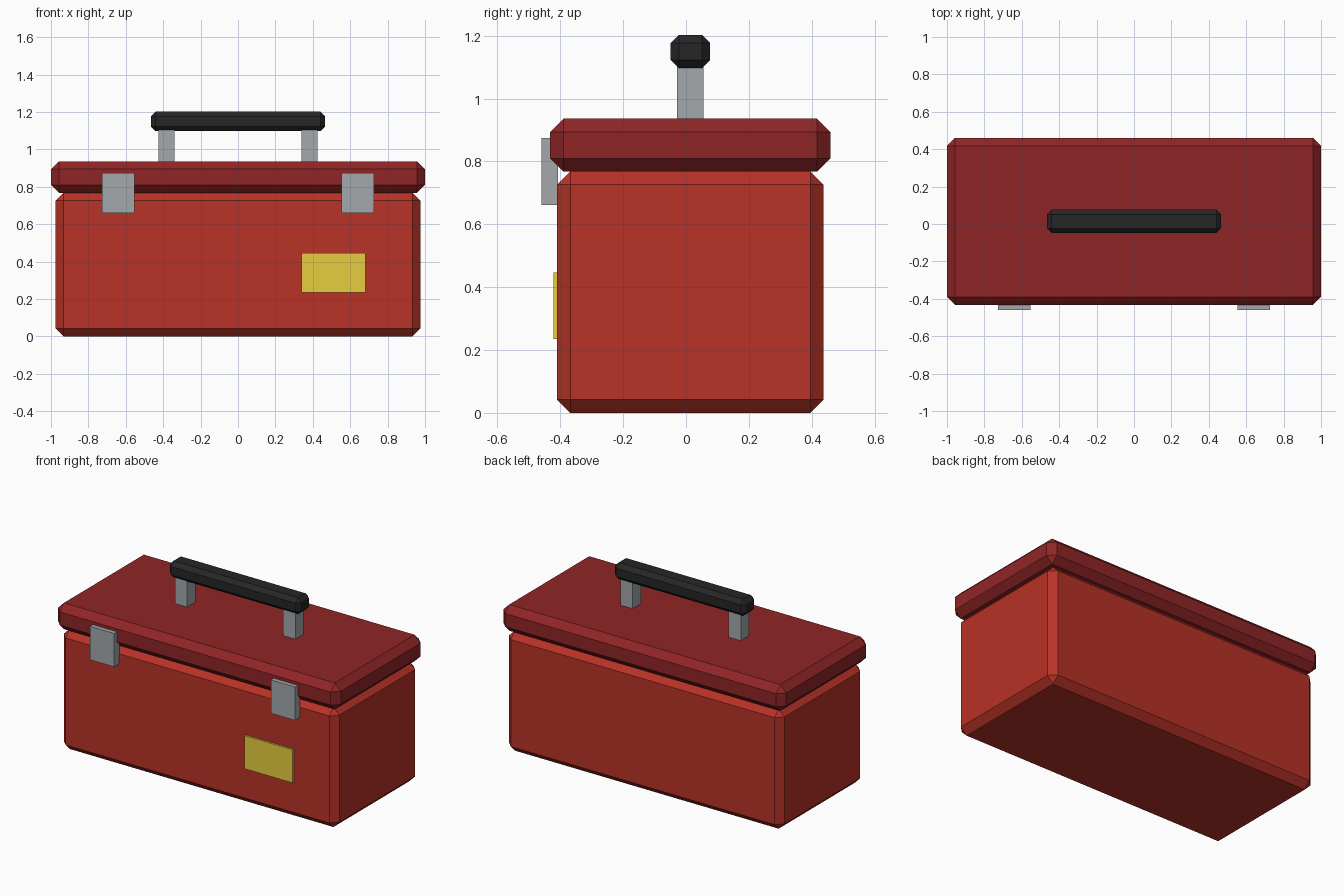
import bpy
import bmesh
from mathutils import Vector

default_cube = bpy.data.objects.get("Cube")
if default_cube:
    bpy.data.objects.remove(default_cube, do_unlink=True)


def material(name, rgb):
    mat = bpy.data.materials.new(name)
    mat.use_nodes = True
    color = (*rgb, 1)
    mat.diffuse_color = color
    mat.node_tree.nodes["Principled BSDF"].inputs["Base Color"].default_value = color
    return mat


def box(name, low, high, mat, chamfer=0):
    """Axis-aligned box between two corners, with optional flat chamfers."""
    low, high = Vector(low), Vector(high)
    bm = bmesh.new()
    bmesh.ops.create_cube(bm, size=1)
    bmesh.ops.scale(bm, vec=high - low, verts=bm.verts)
    mesh = bpy.data.meshes.new(name)
    bm.to_mesh(mesh)
    bm.free()
    mesh.materials.append(mat)
    obj = bpy.data.objects.new(name, mesh)
    obj.location = (low + high) / 2
    bpy.context.collection.objects.link(obj)
    if chamfer:
        bevel = obj.modifiers.new("chamfer", "BEVEL")
        bevel.width = chamfer
        bevel.segments = 1
    return obj


red = material("red paint", (0.48, 0.032, 0.02))
dark_red = material("dark red paint", (0.28, 0.0185, 0.02))
steel = material("grey steel", (0.37, 0.397, 0.413))
black = material("black grip", (0.0194, 0.0194, 0.0194))
yellow = material("yellow label", (0.79, 0.62, 0.05))

# Case and overhanging lid
box("case_body", (-0.975, -0.41, 0), (0.975, 0.438, 0.768), red, 0.042)
box("lid", (-1, -0.432, 0.768), (1, 0.459, 0.936), dark_red, 0.042)

# Carrying handle
box("handle_grip", (-0.466, -0.049, 1.097), (0.466, 0.077, 1.203), black, 0.026)

# Handle posts and front latches, one per side
for side, sign in (("left", 1), ("right", -1)):
    post_x, latch_x = 0.383 * sign, 0.64 * sign
    box(f"{side}_handle_post", (post_x - 0.043, -0.029, 0.92),
        (post_x + 0.043, 0.055, 1.11), steel)
    box(f"{side}_latch", (latch_x - 0.086, -0.46, 0.661),
        (latch_x + 0.086, -0.408, 0.875), steel)

# Label plate on the front
box("front_label", (0.34, -0.422, 0.235), (0.682, -0.409, 0.447), yellow)
